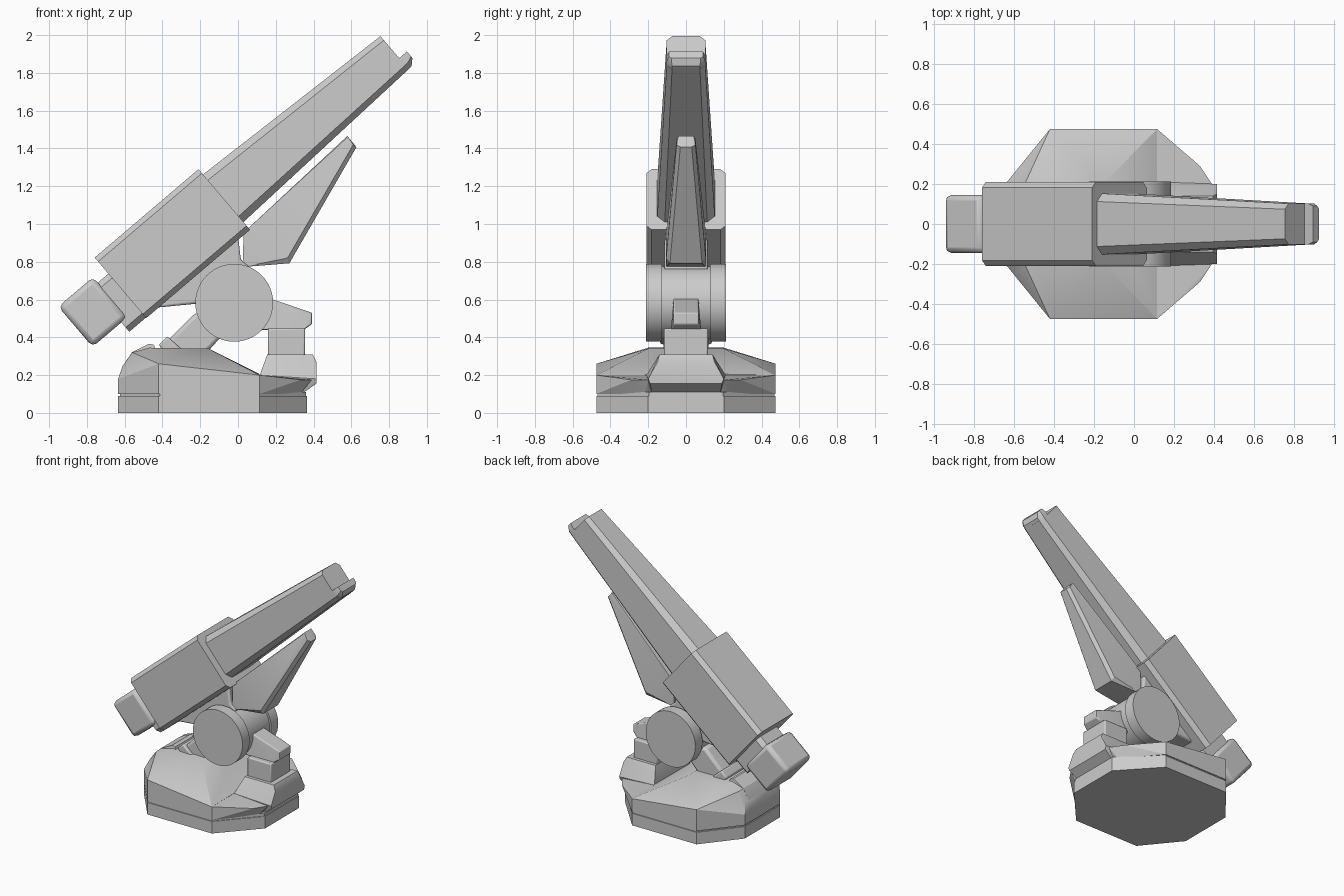
import bpy, bmesh
from math import radians, cos, sin
from mathutils import Vector

if "Cube" in bpy.data.objects:
    bpy.data.objects.remove(bpy.data.objects["Cube"])

TILT = radians(40.4)


def uv(u, v):
    """Gun coordinates (along barrel, across barrel) to x, z."""
    return u * cos(TILT) - v * sin(TILT), u * sin(TILT) + v * cos(TILT)


def finish(name, bm, bevel=0.0, segs=2):
    bmesh.ops.recalc_face_normals(bm, faces=bm.faces)
    me = bpy.data.meshes.new(name)
    bm.to_mesh(me)
    bm.free()
    ob = bpy.data.objects.new(name, me)
    bpy.context.collection.objects.link(ob)
    bpy.ops.object.select_all(action='DESELECT')
    ob.select_set(True)
    bpy.context.view_layer.objects.active = ob
    if bevel:
        m = ob.modifiers.new("bevel", 'BEVEL')
        m.width, m.segments = bevel, segs
        m.limit_method, m.angle_limit = 'ANGLE', radians(25)
    bpy.ops.object.shade_smooth_by_angle(angle=radians(28))
    return ob


def hull(name, half, bevel=0.0):
    """Convex solid from points (x, y, z), mirrored across y = 0."""
    bm = bmesh.new()
    for x, y, z in half:
        for s in (1, -1):
            bm.verts.new((x, s * y, z))
    r = bmesh.ops.convex_hull(bm, input=bm.verts[:])
    junk = {g for k in ("geom_interior", "geom_unused") for g in r[k]
            if isinstance(g, bmesh.types.BMVert)}
    bmesh.ops.delete(bm, geom=list(junk), context='VERTS')
    bmesh.ops.dissolve_limit(bm, angle_limit=radians(1), verts=bm.verts, edges=bm.edges)
    return finish(name, bm, bevel)


def prism(name, profile, w, bevel=0.0):
    """x, z profile extruded to y = +-w."""
    bm = bmesh.new()
    a, b = ([bm.verts.new((x, s * w, z)) for x, z in profile] for s in (-1, 1))
    bm.faces.new(a)
    bm.faces.new(b)
    n = len(profile)
    for i in range(n):
        bm.faces.new((a[i], a[(i + 1) % n], b[(i + 1) % n], b[i]))
    return finish(name, bm, bevel)


def section(u, v0, v1, w, c, top=True):
    """Chamfered half cross-section of the gun at distance u."""
    t = c if top else 0
    return [(uv(u, v)[0], y, uv(u, v)[1]) for y, v in
            ((w - c, v0), (w, v0 + c), (w, v1 - t), (w - t, v1))]


def plate(outline, z0, z1):
    return [(x, y, z) for x, y in outline for z in (z0, z1)]


def drum(name, r, y0, y1, center=(-0.02, 0.583), bevel=0.0):
    bm = bmesh.new()
    bmesh.ops.create_cone(bm, cap_ends=True, segments=48, radius1=r, radius2=r, depth=y1 - y0)
    for v in bm.verts:
        x, y, z = v.co
        v.co = Vector((center[0] + x, (y0 + y1) / 2 + z, center[1] + y))
    return finish(name, bm, bevel)


# Gun: housing, neck, rear block, tapered barrel with lower lip
hull("gun_housing", section(-0.045, .697, 1.118, .21, .028) + section(.677, .697, 1.118, .21, .028))
hull("rear_neck", section(-.16, .70, 1.006, .125, .03) + section(0, .70, 1.006, .125, .03))
hull("rear_block", section(-.36, .765, 1.045, .145, 0) + section(-.118, .765, 1.045, .145, 0), .028)
hull("barrel", section(.66, .75, 1.082, .153, .04) + section(1.867, .80, 1.03, .102, .028))
hull("muzzle_lip", section(1.85, .80, .877, .102, .028, False)
     + section(1.89, .803, .877, .102, .028, False)
     + section(1.921, .832, .877, .09, .012, False))

# Fin below the barrel
hull("lower_fin", [(.579, .04, 1.466), (.57, .05, 1.45), (.627, .03, 1.407), (.61, .05, 1.42),
                   (.272, .085, .792), (.262, .105, .82), (.024, .105, .772), (.03, .105, .955)])

# Mount between housing and trunnion
prism("gun_mount", [(-.445, .556), (-.2, .58), (-.02, .55), (.06, .775), (.015, .81), (.0, .94),
                    (-.12, .90)], .115, .012)

# Trunnion drum
drum("trunnion_core", .193, -.15, .15)
for side, y in (("near", -.17), ("far", .17)):
    drum(f"trunnion_disc_{side}", .206, y - .042, y + .042)

# Strut from drum to base, with its foot
prism("strut", [(-.225, .53), (-.40, .355), (-.36, .28), (-.2, .28), (-.02, .48)], .10, .02)
prism("strut_foot", [(-.42, .36), (-.375, .405), (-.29, .33), (-.36, .28)], .12, .01)

# Base: lower plate and recessed seam
low = [(-.635, .21), (-.42, .475), (.115, .475), (.365, .2)]
hull("base_plate", plate(low, 0, .09))
hull("base_seam", plate([(x * .985, y * .985) for x, y in low], .08, .11))

# Upper base shell with raised rear deck
hull("base_shell", plate(low[:3], .1, .175) + [
    (.115, .2, .1), (.115, .2, .205),
    (-.635, .21, .18), (-.61, .17, .25), (-.42, .475, .26), (.115, .475, .2),
    (-.56, .17, .32), (-.47, .2, .345), (-.155, .2, .34)])
hull("rear_hump", [(-.635, .13, .17), (-.61, .13, .25), (-.56, .12, .322), (-.47, .11, .366),
                   (-.445, .11, .36), (-.42, .12, .3), (-.42, .13, .17)])

# Front apron and nose
hull("front_apron", [(.10, .475, .1), (.115, .475, .1), (.33, .22, .1), (.10, .475, .18),
                     (.115, .475, .2), (.33, .29, .175), (.39, .2, .175), (.10, .475, .2)])
hull("front_nose", [(.115, .2, .1), (.33, .18, .095), (.415, .19, .155), (.415, .2, .18),
                    (.115, .21, .2), (.415, .15, .27), (.395, .14, .31), (.155, .14, .31)])

# Pedestal and sight arm
prism("pedestal", [(.158, .29), (.355, .29), (.355, .447), (.158, .447)], .116, .008)
hull("sight_arm", [(.12, .065, .62), (.185, .065, .6), (.392, .065, .53), (.392, .065, .47),
                   (.35, .08, .44), (.12, .08, .44)], .006)
